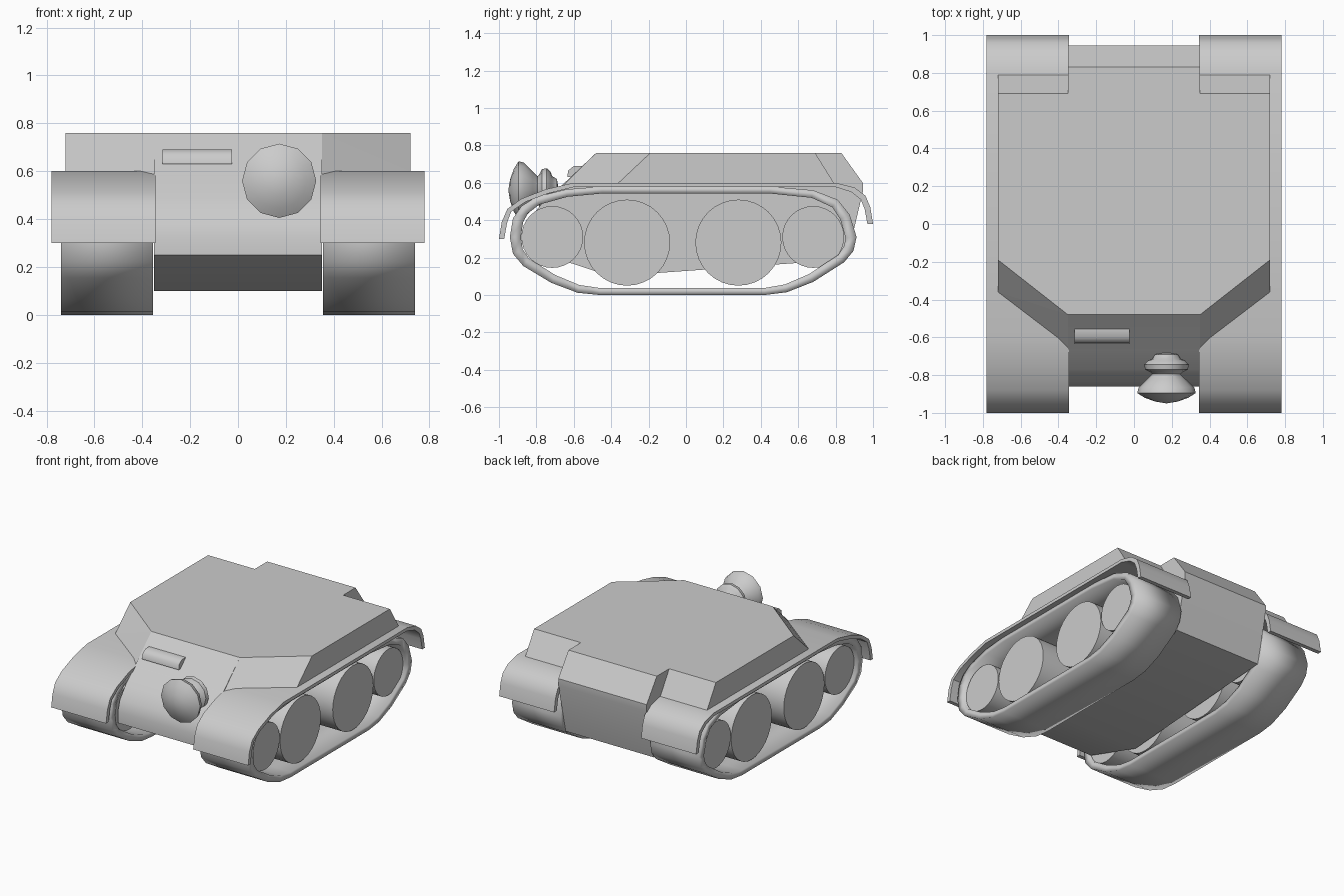
import bpy, bmesh, math
from mathutils import Vector

if "Cube" in bpy.data.objects:
    bpy.data.objects.remove(bpy.data.objects["Cube"])


def finish(name, bm, angle=None):
    bmesh.ops.recalc_face_normals(bm, faces=bm.faces[:])
    me = bpy.data.meshes.new(name)
    bm.to_mesh(me)
    bm.free()
    if angle is not None:
        me.polygons.foreach_set("use_smooth", [True] * len(me.polygons))
        me.set_sharp_from_angle(angle=math.radians(angle))
    ob = bpy.data.objects.new(name, me)
    bpy.context.collection.objects.link(ob)
    return ob


def prism(name, profile, x0, x1, angle=None):
    """Extrude a (y, z) profile from x0 to x1."""
    bm = bmesh.new()
    a = [bm.verts.new((x0, y, z)) for y, z in profile]
    b = [bm.verts.new((x1, y, z)) for y, z in profile]
    bm.faces.new(a)
    bm.faces.new(b[::-1])
    n = len(a)
    for i in range(n):
        j = (i + 1) % n
        bm.faces.new((a[i], b[i], b[j], a[j]))
    return finish(name, bm, angle)


def ring(name, outer, inner, x0, x1):
    """Closed band between two (y, z) loops."""
    bm = bmesh.new()
    loops = [[bm.verts.new((x, y, z)) for y, z in p]
             for x, p in ((x0, outer), (x1, outer), (x1, inner), (x0, inner))]
    n = len(outer)
    for k in range(4):
        p, q = loops[k], loops[(k + 1) % 4]
        for i in range(n):
            j = (i + 1) % n
            bm.faces.new((p[i], p[j], q[j], q[i]))
    return finish(name, bm, 180)


def inset(loop):
    """Offset a clockwise loop inward, thicker at the two ends."""
    out = []
    for i, p in enumerate(loop):
        p = Vector(p)
        t = Vector(loop[(i + 1) % len(loop)]) - Vector(loop[i - 1])
        n = Vector((t.y, -t.x)).normalized()
        out.append(p + n * (0.037 + 0.022 * abs(n.x)))
    return out


# Central hull
prism("hull", [(-0.40, 0.10), (-0.86, 0.25), (-0.86, 0.33), (-0.835, 0.41),
               (-0.77, 0.49), (-0.67, 0.58), (-0.48, 0.76), (0.83, 0.76),
               (0.945, 0.60), (0.945, 0.55), (0.86, 0.19)], -0.35, 0.35, 30)

# Vision slot cover on the front slope
prism("vision_slot", [(-0.60, 0.69), (-0.555, 0.69), (-0.60, 0.63),
                      (-0.635, 0.63), (-0.63, 0.665)], -0.315, -0.025, 50)

track_loop = [(-0.46, 0.0), (-0.58, 0.012), (-0.72, 0.065), (-0.87, 0.155),
              (-0.925, 0.22), (-0.942, 0.31), (-0.925, 0.41), (-0.88, 0.475),
              (-0.80, 0.525), (-0.64, 0.565), (-0.45, 0.58), (0.45, 0.58),
              (0.68, 0.56), (0.81, 0.51), (0.875, 0.43), (0.912, 0.31),
              (0.895, 0.235), (0.845, 0.175), (0.68, 0.07), (0.54, 0.015),
              (0.42, 0.0)]

fender = [(-1.0, 0.30), (-0.985, 0.39), (-0.955, 0.46), (-0.88, 0.515),
          (-0.75, 0.565), (-0.60, 0.60), (0.80, 0.60), (0.90, 0.575),
          (0.96, 0.53), (0.985, 0.47), (1.0, 0.38),
          (0.97, 0.38), (0.955, 0.46), (0.935, 0.51), (0.885, 0.55),
          (0.80, 0.577), (-0.60, 0.577), (-0.74, 0.542), (-0.86, 0.497),
          (-0.935, 0.445), (-0.957, 0.385), (-0.972, 0.30)]

wheels = [(-0.715, 0.31, 0.165), (-0.315, 0.28, 0.23),
          (0.28, 0.28, 0.23), (0.68, 0.31, 0.165)]

for s, side in ((1, "right"), (-1, "left")):
    # Side superstructure over the track
    bm = bmesh.new()
    for x, y, z in ((0.35, -0.48, 0.76), (0.72, -0.19, 0.76),
                    (0.72, 0.69, 0.76), (0.35, 0.69, 0.76),
                    (0.34, -0.67, 0.58), (0.72, -0.36, 0.60),
                    (0.72, 0.79, 0.60), (0.35, 0.79, 0.60)):
        bm.verts.new((s * x, y, z))
    bmesh.ops.convex_hull(bm, input=bm.verts[:])
    finish("side_housing_" + side, bm)

    # Track, mudguard and road wheels
    ring("track_" + side, track_loop, inset(track_loop), s * 0.355, s * 0.74)
    prism("mudguard_" + side, fender, s * 0.345, s * 0.78, 35)
    for i, (cy, cz, r) in enumerate(wheels):
        circle = [(cy + r * math.cos(2 * math.pi * k / 32),
                   cz + r * math.sin(2 * math.pi * k / 32)) for k in range(32)]
        prism(f"wheel_{side}_{i + 1}", circle, s * 0.36, s * 0.715, 35)

# Front lamp, lathed around the y axis
lamp = [(-0.95, 0.0), (-0.94, 0.06), (-0.92, 0.115), (-0.895, 0.155),
        (-0.865, 0.147), (-0.82, 0.10), (-0.795, 0.075), (-0.785, 0.085),
        (-0.77, 0.113), (-0.745, 0.118), (-0.725, 0.10), (-0.715, 0.075),
        (-0.69, 0.06), (-0.68, 0.0)]
bm = bmesh.new()
vs = [bm.verts.new((0.172 + r, y, 0.56)) for y, r in lamp]
es = [bm.edges.new(p) for p in zip(vs, vs[1:])]
bmesh.ops.spin(bm, geom=vs + es, cent=(0.172, 0, 0.56), axis=(0, 1, 0),
               angle=2 * math.pi, steps=12, use_merge=True)
bmesh.ops.remove_doubles(bm, verts=bm.verts[:], dist=0.0005)
finish("front_lamp", bm, 45)
